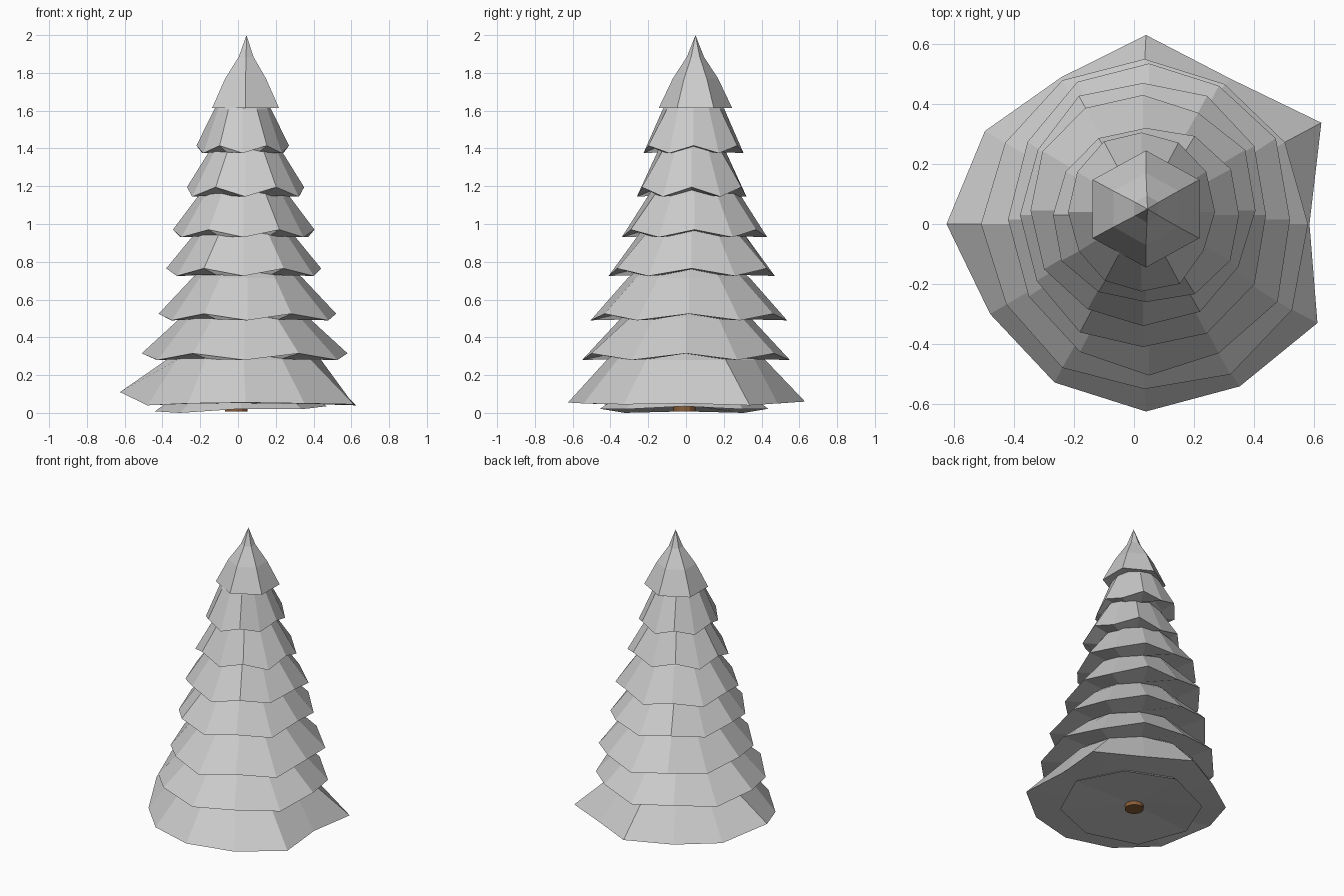
import bpy, bmesh, math, random

if "Cube" in bpy.data.objects:
    bpy.data.objects.remove(bpy.data.objects["Cube"])
random.seed(4)


def make_object(name, rings, cap_top=True):
    """Loft a closed, flat-shaded shell through rings of equal point count."""
    bm = bmesh.new()
    loops = [[bm.verts.new(p) for p in ring] for ring in rings]
    n = len(loops[0])
    for a, b in zip(loops, loops[1:]):
        for i in range(n):
            j = (i + 1) % n
            bm.faces.new((a[i], a[j], b[j], b[i]))
    bm.faces.new(loops[0][::-1])
    if cap_top:
        bm.faces.new(loops[-1])
    bmesh.ops.remove_doubles(bm, verts=bm.verts, dist=1e-5)
    bmesh.ops.recalc_face_normals(bm, faces=bm.faces)
    me = bpy.data.meshes.new(name)
    bm.to_mesh(me)
    bm.free()
    ob = bpy.data.objects.new(name, me)
    bpy.context.collection.objects.link(ob)
    return ob


def ring(cx, cy, rx, ry, z, n=12, start=0.0):
    return [(cx + rx * math.cos(start + 2 * math.pi * i / n),
             cy + ry * math.sin(start + 2 * math.pi * i / n), z) for i in range(n)]


# trunk
trunk = make_object("trunk", [ring(-0.01, -0.01, 0.06, 0.06, 0.008),
                              ring(0.03, 0.03, 0.03, 0.03, 1.6)])
bark = bpy.data.materials.new("bark")
bark.diffuse_color = (0.25, 0.11, 0.04, 1)
bark.use_nodes = True
bark.node_tree.nodes["Principled BSDF"].inputs["Base Color"].default_value = bark.diffuse_color
trunk.data.materials.append(bark)

# small eight-sided skirt peeking out under the bottom tier
skirt = [(x, y, 0.018 + 0.03 * x + (0.006 if i % 2 == 0 else -0.006))
         for i, (x, y, z) in enumerate(ring(0.015, -0.01, 0.455, 0.445, 0, n=8))]
low = min(p[2] for p in skirt)
skirt = [(x, y, z - low) for x, y, z in skirt]
make_object("lower_skirt", [ring(0, 0, 0.05, 0.05, 0.035, n=8), skirt,
                            ring(0.02, 0, 0.25, 0.25, 0.16, n=8)])

# bottom branch tier with its uneven outer rim
radii = [.545, .675, .56, .63, .565, .62, .665, .60, .61, .625, .625, .66]
heights = [.05, .04, .05, .06, .05, .06, .11, .04, .05, .055, .05, .045]
rim = [(0.04 + r * math.cos(math.pi * i / 6), r * math.sin(math.pi * i / 6), z)
       for i, (r, z) in enumerate(zip(radii, heights))]
make_object("branch_tier_1", [ring(0.02, 0, 0.28, 0.28, 0.05), rim,
                              ring(0.03, 0, 0.41, 0.42, 0.28),
                              ring(0.03, 0, 0.15, 0.15, 0.48)])

# middle tiers: centre x, centre y, x radius, y radius, low rim z, high rim z
tiers = [
    (0.035, 0.000, 0.545, 0.550, 0.280, 0.315),
    (0.050, 0.015, 0.470, 0.520, 0.490, 0.525),
    (0.030, 0.030, 0.410, 0.440, 0.725, 0.765),
    (0.030, 0.045, 0.375, 0.385, 0.930, 0.970),
    (0.040, 0.030, 0.310, 0.290, 1.145, 1.195),
    (0.025, 0.040, 0.245, 0.265, 1.375, 1.415),
]
for k, (cx, cy, rx, ry, lo, hi) in enumerate(tiers):
    # drooping points alternate with raised notches
    rim = []
    for i, (x, y, z) in enumerate(ring(cx, cy, 1, 1, 0)):
        s = 1 if i % 3 == 0 else random.uniform(0.97, 1.06)
        rim.append((cx + (x - cx) * rx * s, cy + (y - cy) * ry * s, lo if i % 2 else hi))
    # underside is recessed on the axes and sags on the diagonals
    under = [(x, y, lo + (0.035 if i % 3 == 0 else 0.005))
             for i, (x, y, z) in enumerate(ring(cx, cy, rx * 0.7, ry * 0.7, 0))]
    make_object(f"branch_tier_{k + 2}", [
        ring(cx, cy, 0.03, 0.03, lo + 0.03), under, rim,
        ring(cx, cy, rx * 0.62, ry * 0.62, hi + 0.19),
        ring(cx, cy, rx * 0.25, ry * 0.25, hi + 0.34)])

# six-sided pointed top
h = math.pi / 6
top = [(0.04, 0.048, 0.03, 0.03, 1.64), (0.04, 0.048, 0.13, 0.13, 1.625),
       (0.04, 0.050, 0.205, 0.195, 1.613), (0.04, 0.050, 0.125, 0.12, 1.77),
       (0.043, 0.050, 0.045, 0.045, 1.885), (0.045, 0.050, 0, 0, 2.0)]
make_object("tree_top", [ring(*t, n=6, start=h) for t in top], cap_top=False)
